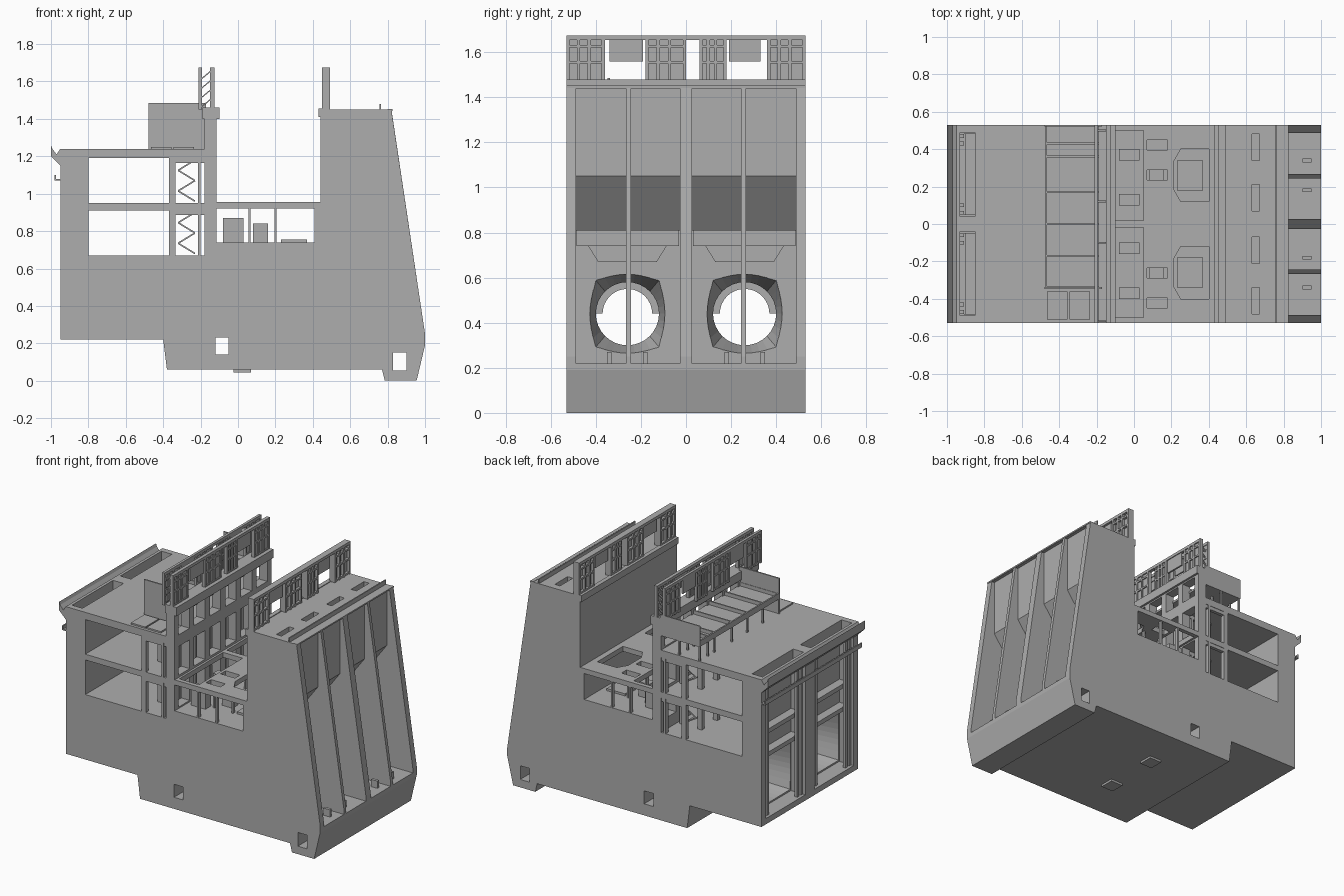
import bpy, bmesh
from math import sin, cos, pi
from mathutils import Vector

default_cube = bpy.data.objects.get("Cube")
if default_cube:
    bpy.data.objects.remove(default_cube, do_unlink=True)

concrete = bpy.data.materials.new("concrete_grey")
concrete.use_nodes = True
grey = (0.42, 0.42, 0.42, 1)
concrete.diffuse_color = grey
concrete.node_tree.nodes["Principled BSDF"].inputs["Base Color"].default_value = grey


def finish(name, bm):
    bmesh.ops.recalc_face_normals(bm, faces=bm.faces)
    mesh = bpy.data.meshes.new(name)
    bm.to_mesh(mesh)
    bm.free()
    mesh.materials.append(concrete)
    obj = bpy.data.objects.new(name, mesh)
    bpy.context.scene.collection.objects.link(obj)
    return obj


def rings(name, loops):
    """Closed solid skinned over a list of matching point rings."""
    bm = bmesh.new()
    rows = [[bm.verts.new(p) for p in loop] for loop in loops]
    count = len(rows[0])
    for a, b in zip(rows, rows[1:]):
        for i in range(count):
            j = (i + 1) % count
            bm.faces.new((a[i], a[j], b[j], b[i]))
    bm.faces.new(rows[0])
    bm.faces.new(rows[-1])
    return finish(name, bm)


def prism_y(name, profile, y_from, y_to):
    return rings(name, [[(x, y, z) for x, z in profile] for y in (y_from, y_to)])


def prism_x(name, profile, x_from, x_to):
    return rings(name, [[(x, y, z) for y, z in profile] for x in (x_from, x_to)])


def boxes(name, bounds):
    """One object holding several boxes (x, x, y, y, z, z)."""
    bm = bmesh.new()
    for b in bounds:
        made = bmesh.ops.create_cube(bm, size=1)["verts"]
        for v in made:
            v.co = [(b[2 * k] + b[2 * k + 1]) / 2 + v.co[k] * abs(b[2 * k + 1] - b[2 * k])
                    for k in range(3)]
    return finish(name, bm)


def bars(name, segments, width, depth):
    """Thin bars in the x-z plane: (start, end) pairs, with depth along y."""
    bm = bmesh.new()
    for start, end in segments:
        a, b = Vector(start), Vector(end)
        side = (b - a).cross(Vector((0, 1, 0))).normalized() * width / 2
        along = Vector((0, depth / 2, 0))
        corners = [side + along, side - along, -side - along, -side + along]
        low = [bm.verts.new(a + c) for c in corners]
        top = [bm.verts.new(b + c) for c in corners]
        bm.faces.new(low)
        bm.faces.new(top)
        for i in range(4):
            j = (i + 1) % 4
            bm.faces.new((low[i], low[j], top[j], top[i]))
    return finish(name, bm)


def cut(target, cutter):
    mod = target.modifiers.new("cut", "BOOLEAN")
    mod.operation = "DIFFERENCE"
    mod.solver = "EXACT"
    mod.object = cutter
    bpy.context.view_layer.objects.active = target
    bpy.ops.object.modifier_apply(modifier=mod.name)
    bpy.data.objects.remove(cutter, do_unlink=True)


def cut_box(target, *bounds):
    cut(target, boxes("cutter", [bounds]))


def section(x, y_mid, z_mid, half_y, half_z, square):
    """Ring that is a rectangle when square is 1 and an ellipse when it is 0."""
    loop = []
    for i in range(32):
        c, s = cos(i * pi / 16), sin(i * pi / 16)
        k = 1 + square * (1 / max(abs(c), abs(s)) - 1)
        loop.append((x, y_mid + half_y * c * k, z_mid + half_z * s * k))
    return loop


HALF = 0.53
SIDES = (-1, 1)

# Concrete body: a single extruded cross-section
body = prism_y("powerhouse_body", [
    (-.95, .22), (-.4, .22), (-.38, .06), (.77, .06), (.785, 0), (.955, 0), (1, .19), (1, .25),
    (.82, 1.45), (.44, 1.45), (.44, .955), (-.115, .955), (-.115, 1.46), (-.18, 1.46),
    (-.18, 1.24), (-.95, 1.24)], -HALF, HALF)

# Galleries and drains that run right through from side to side
for x0, x1, z0, z1 in [(-.8, -.18, .67, .91), (-.8, -.18, .95, 1.19), (-.115, .41, .74, .92),
                       (-.12, -.05, .14, .23), (.83, .9, .055, .15)]:
    cut_box(body, x0, x1, -.6, .6, z0, z1)

# Openings between the crane columns
column_y = [-.51, -.34, -.17, 0, .17, .34, .51]
for a, b in zip(column_y, column_y[1:]):
    for z0, z1 in [(.75, .91), (.97, 1.17), (1.25, 1.39)]:
        cut_box(body, -.3 if z0 < 1.2 else -.2, -.1, a + .025, b - .025, z0, z1)

for s in SIDES:
    mid = s * .26
    # Outlet bay, gate shaft and draft tube
    cut_box(body, -1.1, -.84, s * .05, s * .48, .26, 1.16)
    cut_box(body, -.93, -.85, s * .04, s * .49, 1.1, 1.3)
    # Intake chamber with sloping roof
    cut(body, prism_y("cutter", [(.45, .22), (1.1, .22), (1.1, 1.44), (.8, 1.44), (.8, 1.05),
                                 (.62, .81), (.45, .81)], s * .026, s * .487))
    cut(body, rings("cutter", [section(-.86, s * .265, .45, .21, .18, 1),
                               section(-.1, mid, .44, .14, .14, 0),
                               section(.3, mid, .44, .14, .14, 0),
                               section(.47, mid, .44, .17, .18, .5)]))
    # Deck hatches
    cut(body, rings("cutter", [[(x, s * y, z) for x, y in
        [(.21, .19), (.25, .12), (.4, .12), (.4, .4), (.25, .4), (.21, .33)]] for z in (.9, 1)]))
    cut_box(body, -.1, .05, s * .02, s * .5, .9, 1)
    for y in (.26, .42):
        cut_box(body, .07, .18, s * (y - .025), s * (y + .03), .9, 1)
    # Slots in the intake crest
    for y in (.07, .34):
        cut_box(body, .63, .67, s * y, s * (y + .14), 1.2, 1.5)

# Thin middle piers and rounded noses on all piers
for s in SIDES:
    prism_y("intake_pier", [(.6, .22), (1, .22), (1, .25), (.822, 1.44), (.8, 1.44), (.8, 1.05),
                            (.6, .81)], s * .243, s * .267)
    prism_x("intake_lintel", [(s * .08, .75), (s * .44, .75), (s * .39, .67), (s * .13, .67)],
            .45, .5)
    boxes("intake_breast_beam", [(.45, .56, s * .03, s * .485, .74, .81)])
    # Upper half collar of the turbine ring
    arc = [i * pi / 16 for i in range(17)]
    prism_x("turbine_collar",
            [(s * .26 + .145 * cos(t), .44 + .145 * sin(t)) for t in arc] +
            [(s * .26 + .11 * cos(t), .44 + .11 * sin(t)) for t in reversed(arc)], .1, .25)
    boxes("intake_sill_posts", [(.9, .95, s * y - .01, s * y + .01, .22, .27) for y in (.18, .34)])

    # Outlet gate guides and cross beam
    boxes("outlet_gate_guides", [(-.93, -.91, s * y, s * (y + .02), .26, 1.16)
                                 for y in (.05, .09, .42, .46)])
    boxes("outlet_cross_beam", [(-.9, -.84, s * .05, s * .48, z, z + .03) for z in (.64, .8)])
    boxes("drain_pad", [(-.025, .07, s * .2 - .05, s * .2 + .05, .045, .061)])
    # Generator equipment standing in the pit
    boxes("pit_equipment", [(.08, .16, s * .23, s * .29, .74, .84),
                            (.23, .37, s * .18, s * .34, .74, .755),
                            (-.08, .03, s * .1, s * .16, .74, .87),
                            (-.08, .03, s * .34, s * .4, .74, .87)])
    # Stair flights zigzagging up through the galleries
    flights = []
    for base, top in ((.68, .9), (.96, 1.18)):
        step = (top - base) / 4
        for i in range(4):
            ends = (-.32, -.23) if i % 2 else (-.23, -.32)
            flights.append(((ends[0], s * .3, base + i * step),
                            (ends[1], s * .3, base + (i + 1) * step)))
    bars("stair_flights", flights, .008, .09)

# Gallery columns and pit posts
edge_y = [-.515, -.34, -.17, 0, .17, .34, .515]
boxes("gallery_columns", [(x, x + w, y - .015, y + .015, .66, 1.2)
                          for x, w in ((-.37, .035), (-.215, .015)) for y in edge_y])
boxes("pit_posts", [(x, x + .012, y - .012, y + .012, .735, .93)
                    for x in (.055, .195) for y in (-.515, -.34, 0, .34, .515)])
boxes("gallery_beams", [(-.37, -.18, y - .012, y + .012, z - .025, z + .005)
                        for z in (.91, 1.19) for y in edge_y])

# Column cap, crest edge and kerb
boxes("crane_beam", [(-.19, -.1, -HALF, HALF, 1.4, 1.46)])
boxes("crest_edge", [(.43, .46, -HALF, HALF, 1.41, 1.455), (.8, .825, -HALF, HALF, 1.442, 1.452)])
boxes("crest_kerb", [(.757, .765, -HALF, HALF, 1.44, 1.48)])

# Downstream parapet and pipe rail
prism_y("downstream_parapet", [(-.95, 1.24), (-.97, 1.21), (-.993, 1.24), (-1, 1.26), (-1, 1.2),
                               (-.95, 1.15)], -HALF, HALF)
boxes("downstream_rail", [(-.98, -.972, -HALF, HALF, 1.07, 1.1), (-.98, -.94, -HALF, HALF, 1.07, 1.078)])

# Transformer platform on posts, with end wall and bay dividers
bay_y = [-.34, -.17, 0, .17, .36, .43]
boxes("transformer_platform", [(-.475, -.17, -.34, .53, 1.34, 1.355)])
boxes("platform_dividers", [(-.475, -.17, y - .005, y + .005, 1.35, 1.38) for y in bay_y] +
      [(-.475, -.465, -.34, .53, 1.35, 1.38)])
boxes("platform_posts", [(x, x + .012, y - .006, y + .006, 1.235, 1.345)
                         for x in (-.475, -.32) for y in bay_y + [.52]])
boxes("platform_end_walls", [(-.478, -.17, -.348, -.338, 1.235, 1.485),
                             (-.478, -.17, .522, HALF, 1.345, 1.485)])
boxes("roof_hatches", [(x, x + .11, -.51, -.36, 1.235, 1.25) for x in (-.465, -.345)])


# Lattice fences carrying the gantry rails
def gantry_fence(name, x0, x1):
    parts = [(x0, x1, -HALF, HALF, 1.655, 1.675)]
    mid = (x0 + x1) / 2
    for a, b in [(-.53, -.36), (-.18, 0), (.06, .18), (.36, .53)]:
        parts.append((mid - .004, mid + .004, a, b, 1.45, 1.66))
        parts += [(x0, x1, a, b, z, z + .012) for z in (1.455, 1.55, 1.62)]
        parts += [(x0, x1, a + (b - a - .014) * t, a + (b - a - .014) * t + .014, 1.45, 1.66)
                  for t in (0, .3, .6, 1)]
    for a, b in [(-.34, -.19), (.19, .33)]:
        parts.append((mid - .006, mid + .006, a, b, 1.56, 1.66))
    boxes(name, parts)


gantry_fence("upstream_gantry_fence", .448, .492)
gantry_fence("downstream_gantry_fence_inner", -.15, -.126)
gantry_fence("downstream_gantry_fence_outer", -.21, -.192)
bars("fence_lacing", [((-.2, y, z), (-.14, y, z + .05))
                      for y in (-.52, -.1, .12, .5) for z in (1.46, 1.51, 1.56, 1.61)], .006, .01)
